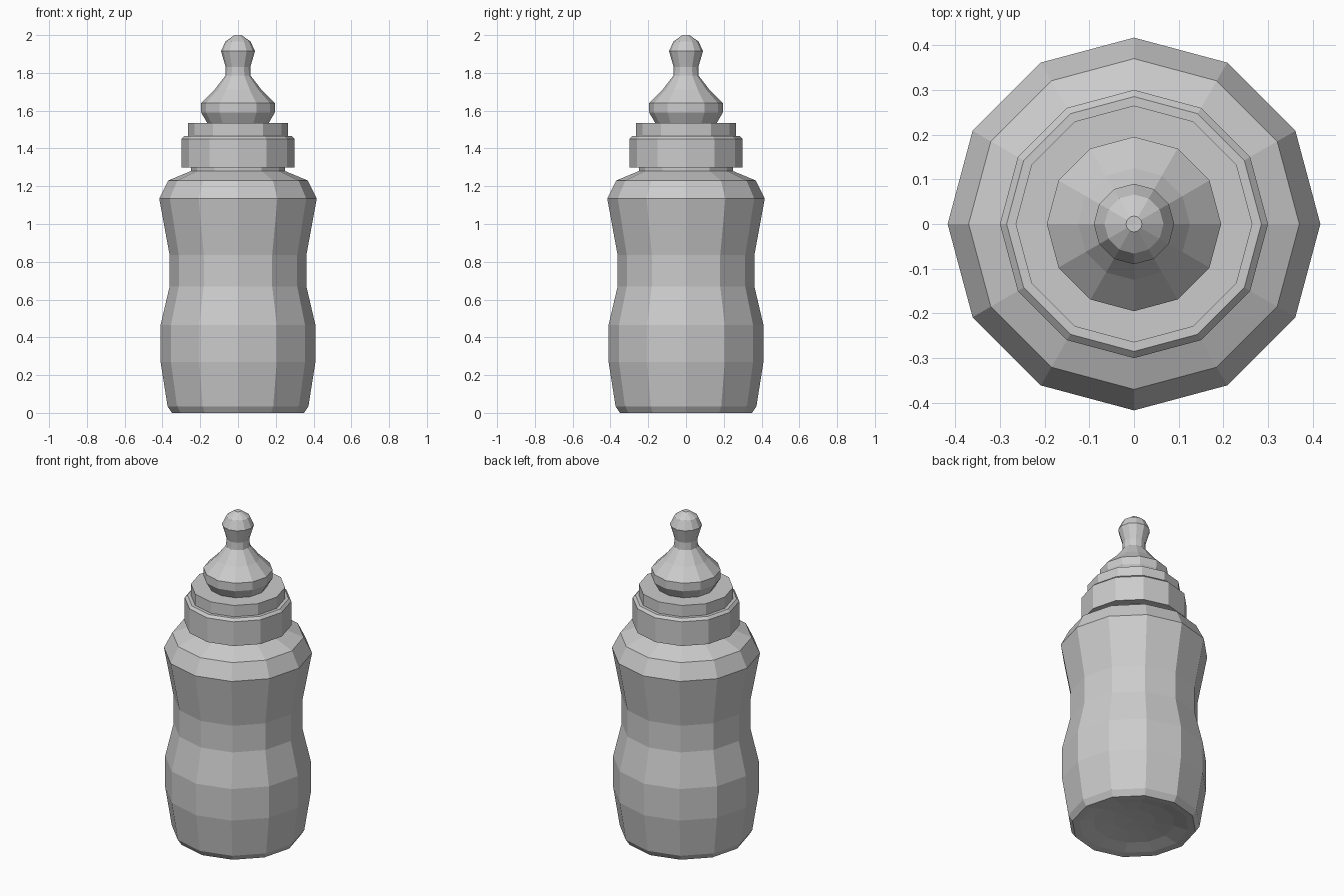
import bpy, bmesh
from math import cos, sin, tau

if "Cube" in bpy.data.objects:
    bpy.data.objects.remove(bpy.data.objects["Cube"])

SIDES = 12


def lathe(name, profile):
    """Revolve (radius, z) points into a flat-faced 12-sided part; radius 0 closes to a point."""
    bm = bmesh.new()
    rings = []
    for r, z in profile:
        n = SIDES if r > 0 else 1
        rings.append([bm.verts.new((r * cos(tau * i / SIDES), r * sin(tau * i / SIDES), z))
                      for i in range(n)])
    for a, b in zip(rings, rings[1:]):
        for i in range(SIDES):
            j = (i + 1) % SIDES
            if len(a) == 1:
                bm.faces.new((a[0], b[j], b[i]))
            elif len(b) == 1:
                bm.faces.new((a[i], a[j], b[0]))
            else:
                bm.faces.new((a[i], a[j], b[j], b[i]))
    bmesh.ops.recalc_face_normals(bm, faces=bm.faces)
    mesh = bpy.data.meshes.new(name)
    bm.to_mesh(mesh)
    bm.free()
    obj = bpy.data.objects.new(name, mesh)
    bpy.context.collection.objects.link(obj)
    return obj


# Bottle: recessed base, waisted body, shoulder and neck
lathe("bottle_body", [
    (0, 0.045), (0.12, 0.04), (0.23, 0.025), (0.31, 0.005), (0.35, 0),
    (0.373, 0.035), (0.41, 0.27), (0.41, 0.465), (0.362, 0.67), (0.362, 0.835),
    (0.417, 1.135), (0.37, 1.23), (0.25, 1.28), (0.25, 1.31), (0, 1.31)])

# Screw collar: wide ring with a narrower step on top
lathe("screw_collar", [
    (0, 1.30), (0.30, 1.30), (0.30, 1.45), (0.285, 1.465),
    (0.265, 1.465), (0.265, 1.535), (0, 1.535)])

# Feeding teat: flared base, cone and rounded tip
lathe("teat", [
    (0, 1.53), (0.16, 1.53), (0.195, 1.59), (0.195, 1.64), (0.125, 1.71),
    (0.067, 1.785), (0.065, 1.83), (0.09, 1.915), (0.066, 1.967),
    (0.018, 2.0), (0, 2.0)])
